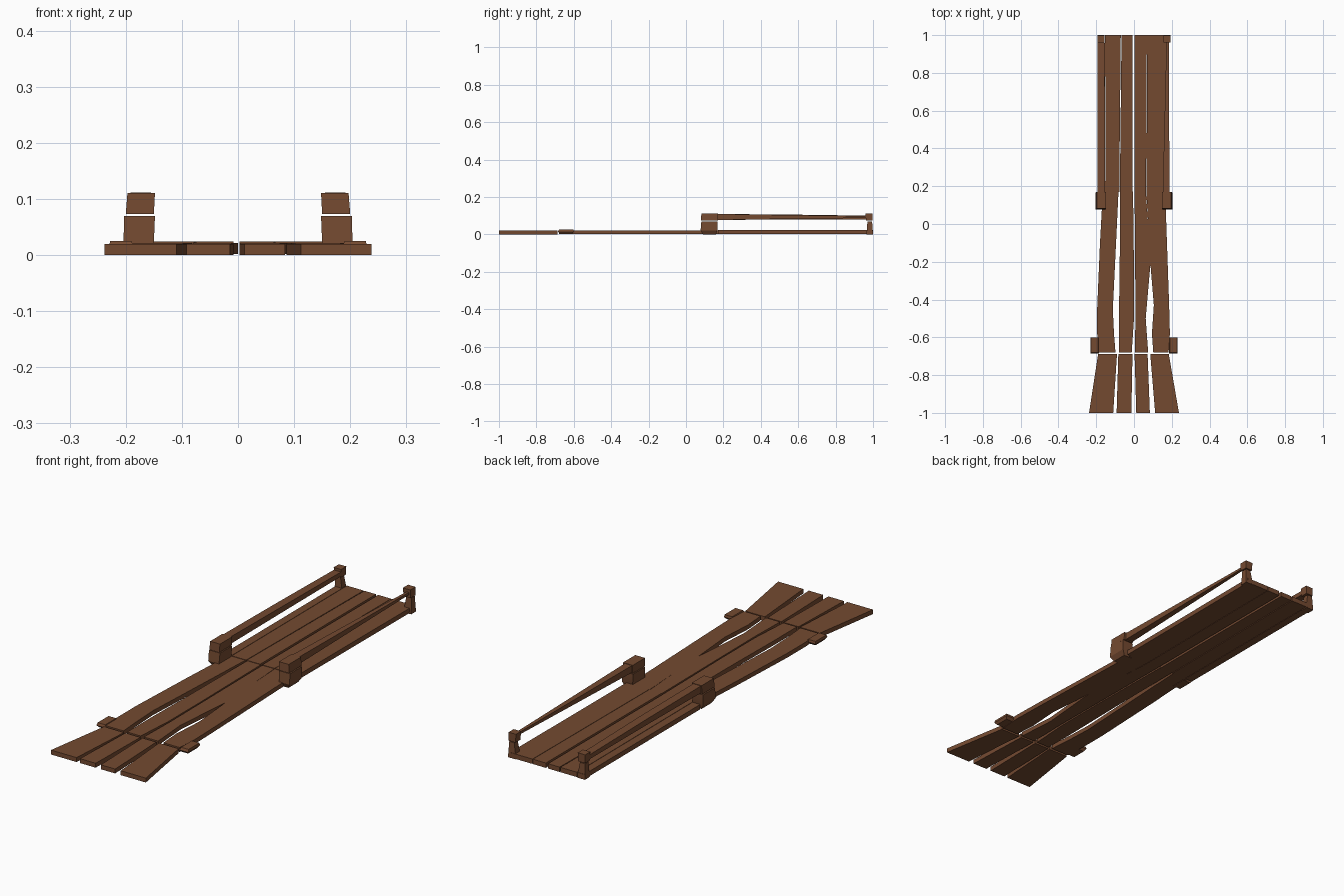
import bpy, bmesh, math

wood = bpy.data.materials.new("brown wood")
wood.diffuse_color = (0.175, 0.068, 0.030, 1)


def loft(name, sections, smooth=30):
    """Skin a closed solid through four-sided sections (lists of 4 points)."""
    bm = bmesh.new()
    rings = [[bm.verts.new(p) for p in s] for s in sections]
    for a, b in zip(rings, rings[1:]):
        for i in range(4):
            j = (i + 1) % 4
            bm.faces.new((a[i], a[j], b[j], b[i]))
    bm.faces.new(rings[0][::-1])
    bm.faces.new(rings[-1])
    bmesh.ops.recalc_face_normals(bm, faces=bm.faces)
    me = bpy.data.meshes.new(name)
    bm.to_mesh(me)
    bm.free()
    me.materials.append(wood)
    ob = bpy.data.objects.new(name, me)
    bpy.context.collection.objects.link(ob)
    bpy.context.view_layer.objects.active = ob
    ob.select_set(True)
    bpy.ops.object.shade_smooth_by_angle(angle=math.radians(smooth))
    ob.select_set(False)
    return ob


def along_y(name, rows):
    """Board or rail: rows of (y, x0, x1, z0, z1)."""
    return loft(name, [[(a, y, b), (c, y, b), (c, y, d), (a, y, d)]
                       for y, a, c, b, d in rows])


def along_z(name, rows):
    """Post or cap: rows of (z, x0, x1, y0, y1)."""
    return loft(name, [[(a, b, z), (c, b, z), (c, d, z), (a, d, z)]
                       for z, a, c, b, d in rows])


def plank(name, rows, z0=0.002, z1=0.022):
    return along_y(name, [(y, a, b, z0, z1) for y, a, b in rows])


# straight rear deck
for i, (a, b, c, d) in enumerate([(-0.19, -0.152, -0.19, -0.155),
                                  (-0.15, -0.078, -0.153, -0.07),
                                  (-0.075, -0.008, -0.066, -0.008),
                                  (0.003, 0.064, 0.003, 0.068),
                                  (0.066, 0.180, 0.070, 0.183)]):
    plank(f"rear_plank_{i}", [(0.17, a, b), (1.0, c, d)], 0.002, 0.024)

# middle deck, bending and separating
middle = [
    [(0.172, -0.165, -0.082), (-0.10, -0.180, -0.095), (-0.45, -0.195, -0.112),
     (-0.58, -0.195, -0.106), (-0.68, -0.188, -0.098)],
    [(0.172, -0.073, -0.005), (-0.25, -0.076, 0.000), (-0.50, -0.080, 0.000),
     (-0.68, -0.080, -0.012)],
    [(0.172, 0.003, 0.063), (-0.20, 0.006, 0.088), (-0.50, 0.008, 0.062),
     (-0.68, 0.004, 0.075)],
    [(0.172, 0.065, 0.165), (-0.20, 0.086, 0.178), (-0.43, 0.105, 0.186),
     (-0.58, 0.095, 0.190), (-0.68, 0.102, 0.183)],
]
for i, rows in enumerate(middle):
    plank(f"middle_plank_{i}", rows)

# splayed front ramp
for i, (a, b, c, d) in enumerate([(-0.190, -0.090, -0.238, -0.110),
                                  (-0.083, -0.008, -0.092, -0.014),
                                  (0.003, 0.072, 0.012, 0.084),
                                  (0.086, 0.184, 0.112, 0.238)]):
    plank(f"ramp_plank_{i}", [(-0.688, a, b), (-1.0, c, d)], 0.0, 0.020)

for s, side in ((-1, "left"), (1, "right")):
    # low stubs beside the ramp joint
    along_z(f"{side}_stub", [(0.003, s * 0.185, s * 0.222, -0.675, -0.61),
                             (0.014, s * 0.185, s * 0.230, -0.685, -0.60),
                             (0.025, s * 0.190, s * 0.228, -0.680, -0.602)])
    # middle posts and caps
    along_z(f"{side}_middle_post", [(0.0, s * 0.150, s * 0.190, 0.09, 0.16),
                                    (0.022, s * 0.150, s * 0.204, 0.078, 0.168),
                                    (0.070, s * 0.148, s * 0.203, 0.082, 0.168)])
    along_z(f"{side}_middle_cap", [(0.073, s * 0.150, s * 0.200, 0.08, 0.17),
                                   (0.111, s * 0.148, s * 0.197, 0.082, 0.17)])
    # rear posts and caps
    along_z(f"{side}_rear_post", [(0.0, s * 0.155, s * 0.193, 0.965, 1.0),
                                  (0.025, s * 0.157, s * 0.192, 0.967, 0.998),
                                  (0.070, s * 0.165, s * 0.190, 0.970, 0.995)])
    along_z(f"{side}_rear_cap", [(0.074, s * 0.157, s * 0.192, 0.962, 0.997),
                                 (0.112, s * 0.155, s * 0.192, 0.960, 0.997)])

# handrails: the right one thins out towards the rear
along_y("left_rail", [(0.16, -0.194, -0.155, 0.077, 0.109),
                      (0.55, -0.193, -0.154, 0.080, 0.106),
                      (0.97, -0.192, -0.156, 0.080, 0.100)])
along_y("right_rail", [(0.16, 0.152, 0.188, 0.077, 0.109),
                       (0.97, 0.172, 0.184, 0.088, 0.098)])
